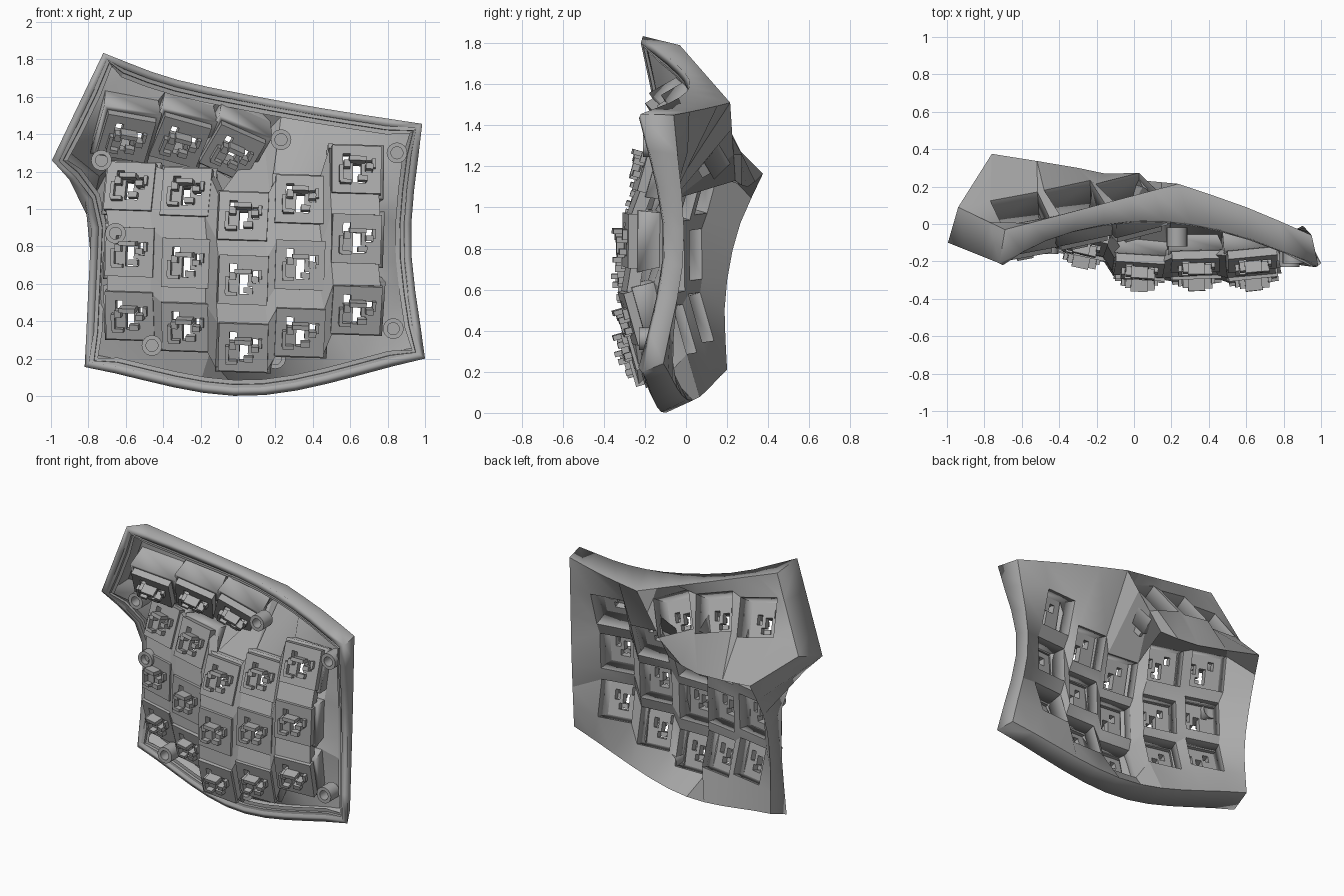
import bpy, bmesh, math
from mathutils import Vector as V, Matrix

if "Cube" in bpy.data.objects:
    bpy.data.objects.remove(bpy.data.objects["Cube"])

grey = bpy.data.materials.new("plain grey")
grey.use_nodes = True
grey.diffuse_color = (0.4, 0.4, 0.4, 1)
grey.node_tree.nodes["Principled BSDF"].inputs["Base Color"].default_value = (0.4, 0.4, 0.4, 1)


def add_object(name, bm, smooth=None):
    mesh = bpy.data.meshes.new(name)
    bm.to_mesh(mesh)
    bm.free()
    mesh.materials.append(grey)
    return place(name, mesh, smooth)


def place(name, mesh, smooth=None, matrix=None):
    ob = bpy.data.objects.new(name, mesh)
    bpy.context.collection.objects.link(ob)
    if matrix:
        ob.matrix_world = matrix
    if smooth:
        bpy.ops.object.select_all(action="DESELECT")
        ob.select_set(True)
        bpy.context.view_layer.objects.active = ob
        bpy.ops.object.shade_smooth_by_angle(angle=math.radians(smooth))
    return ob


def spline(pts, n):
    """Smooth curve through the points, sampled n times."""
    p = [V(q) for q in pts]
    p = [2 * p[0] - p[1]] + p + [2 * p[-1] - p[-2]]
    out = []
    for i in range(n):
        s = i / (n - 1) * (len(p) - 3)
        k = min(int(s), len(p) - 4)
        u = s - k
        a, b, c, d = p[k:k + 4]
        out.append((2 * b + (c - a) * u + (2 * a - 5 * b + 4 * c - d) * u ** 2
                    + (3 * b - a - 3 * c + d) * u ** 3) / 2)
    return out


def line(a, b, n):
    return [a.lerp(b, i / (n - 1)) for i in range(n)]


def quad(bm, *pts):
    return bm.faces.new([bm.verts.new(p) for p in pts])


def strip(bm, one, two):
    for i in range(len(one) - 1):
        quad(bm, one[i], one[i + 1], two[i + 1], two[i])


def holed_grid(bm, lines, odd):
    """Joins grid lines, leaving a hole on every key."""
    for i in range(len(lines) - 1):
        for j in range(len(lines[0]) - 1):
            if i % 2 != odd or j % 2 != odd:
                quad(bm, lines[i][j], lines[i][j + 1], lines[i + 1][j + 1], lines[i + 1][j])


def weld(bm):
    bmesh.ops.remove_doubles(bm, verts=bm.verts, dist=1e-4)
    bmesh.ops.recalc_face_normals(bm, faces=bm.faces)


def key_matrix(x, y, z, yaw, pitch, roll):
    r = [Matrix.Rotation(math.radians(a), 4, ax) for a, ax in ((yaw, "Z"), (pitch, "X"), (roll, "Y"))]
    return Matrix.Translation((x, y, z)) @ r[0] @ r[1] @ r[2]


# Key layout: x, three depths and three heights from low to high, yaw and pocket depth per column
columns = [(-.57, (-.01, -.04, .02), (.44, .77, 1.11), -14, .09),
           (-.27, (-.1, -.13, -.07), (.38, .71, 1.08), -12, .1),
           (.03, (-.23, -.255, -.2), (.27, .62, .95), -3, .11),
           (.33, (-.24, -.25, -.18), (.35, .7, 1.04), 2, .12),
           (.63, (-.24, -.25, -.17), (.47, .84, 1.2), 6, .14)]
pitches = (16, 0, -16)
keys = [[key_matrix(x, y[r], z[r], yaw, pitches[r], 2) for r in range(3)] for x, y, z, yaw, _ in columns]
thumbs = [key_matrix(-.6, -.07, 1.4, 4, 33, 12), key_matrix(-.31, -.01, 1.38, 2, 33, 18),
          key_matrix(-.03, .03, 1.32, 0, 30, 27)]

# Main corners of the user-facing side
top_left, end_low, low_left = V((-.69, -.03, 1.79)), V((-.94, .09, 1.315)), V((-.76, .375, 1.165))
valley, ridge = V((-.03, .24, 1.13)), V((.235, .215, 1.51))
seam = spline([low_left, (-.3, .3, 1.1), valley], 5)
back_left = spline([(-.8, .2, .21), (-.79, .19, .55), (-.79, .25, .88), low_left], 8)
back_right = spline([(.95, -.11, .24), (.9, -.01, .8), (.95, -.06, 1.45)], 8)
back_bottom = spline([back_left[0], (.05, .02, .06), back_right[0]], 12)
back_top = spline([ridge, (.6, .09, 1.48), back_right[-1]], 5)
back_thumb = line(top_left, ridge, 8)

# Outer rim curves
rim_left = spline([(-.82, .05, .155), (-.8, .075, .6), (-.8, .03, 1.0), (-.995, -.1, 1.26)], 8)
rim_top = spline([(-.72, -.21, 1.834), (-.36, -.05, 1.7), (.08, .02, 1.605),
                  (.5, -.04, 1.53), (.985, -.22, 1.455)], 12)
rim_right = spline([(1, -.21, .2), (.925, -.1, .83), rim_top[-1]], 8)
rim_bottom = spline([rim_left[0], (.06, -.11, 0), rim_right[0]], 12)
rim_end = line(rim_left[-1], rim_top[0], 4)

# Case shell: curved grid with a pocket per key
bm = bmesh.new()


def pocket(mat, half, depth):
    """Adds pocket walls; gives outer and inner corners: left low, left high, right low, right high."""
    spots = [(sx * half, sz * half) for sx in (-1, 1) for sz in (-1, 1)]
    outer = [mat @ V((a, depth, b)) for a, b in spots]
    inner = [mat @ V((a, 0, b)) for a, b in spots]
    for a, b in ((0, 1), (1, 3), (3, 2), (2, 0)):
        quad(bm, outer[a], outer[b], inner[b], inner[a])
    return outer, inner


high = seam + line(valley, ridge, 4)[1:3] + back_top
lines, web_lines = [back_left], []
for spec, column in zip(columns, keys):
    corners = [pocket(m, .122, spec[4]) for m in column]
    for side in (0, 2):
        k = len(lines)
        outer, inner = [[c[layer][side + e] for c in corners for e in (0, 1)] for layer in (0, 1)]
        lines.append([back_bottom[k]] + outer + [high[k]])
        web_lines.append(inner)
holed_grid(bm, lines + [back_right], 1)

end = line(end_low, top_left, 4)
thumb_low = [seam[k] for k in (0, 0, 1, 1, 2, 3, 3, 4)]
lines = [end]
for m in thumbs:
    c = pocket(m, .13, .18)[0]
    for side in (0, 2):
        k = len(lines)
        lines.append([thumb_low[k], c[side], c[side + 1], back_thumb[k]])
holed_grid(bm, lines + [line(valley, ridge, 4)], 1)

# Case side walls
strip(bm, back_left, rim_left)
quad(bm, low_left, end_low, rim_left[-1])
strip(bm, end, rim_end)
strip(bm, back_thumb + back_top[1:], rim_top)
strip(bm, back_right, rim_right)
strip(bm, back_bottom, rim_bottom)
weld(bm)
lowest = min(bm.faces, key=lambda f: f.calc_center_median().z)
if lowest.normal.z > 0:
    bmesh.ops.reverse_faces(bm, faces=bm.faces)
shell = add_object("case_shell", bm, 25)
thick = shell.modifiers.new("wall thickness", "SOLIDIFY")
thick.thickness = .04
thick.offset = -1

# Web joining the key plates on the inside
bm = bmesh.new()
holed_grid(bm, web_lines, 0)
weld(bm)
web = add_object("key_web", bm)
thick = web.modifiers.new("web thickness", "SOLIDIFY")
thick.thickness = .06
thick.offset = 0

# Stepped ledge just inside the rim
loop = rim_left[:-1] + rim_end[:-1] + rim_top[:-1] + rim_right[:0:-1] + rim_bottom[:0:-1]


def inset(amount, back):
    out = []
    for i, p in enumerate(loop):
        d = loop[(i + 1) % len(loop)] - loop[i - 1]
        out.append(p + V((d.z, 0, -d.x)).normalized() * amount + V((0, back, 0)))
    return out + out[:1]


bm = bmesh.new()
steps = [inset(a, b) for a, b in ((.03, .002), (.06, .002), (.062, .02), (.085, .02))]
for one, two in zip(steps, steps[1:]):
    strip(bm, one, two)
weld(bm)
add_object("rim_ledge", bm, 25)


# Key socket: perforated plate with holder pieces on its front
def box(bm, x, y, z, sx, sy, sz):
    m = Matrix.Translation((x, y, z)) @ Matrix.Diagonal((sx, sy, sz, 1))
    bmesh.ops.create_cube(bm, size=1, matrix=m)


bm = bmesh.new()
xs = (-.132, -.075, -.035, -.02, .025, .05, .085, .132)
zs = (-.132, -.075, -.035, -.015, .03, .05, .085, .132)
openings = {(3, 3), (3, 2), (1, 4), (1, 5), (5, 3), (4, 1), (5, 4), (3, 1)}
for i in range(7):
    for j in range(7):
        if (i, j) not in openings:
            quad(bm, *[(xs[a], 0, zs[b]) for a, b in ((i, j), (i, j + 1), (i + 1, j + 1), (i + 1, j))])
bmesh.ops.remove_doubles(bm, verts=bm.verts, dist=1e-4)
extruded = bmesh.ops.extrude_face_region(bm, geom=bm.faces[:])
bmesh.ops.translate(bm, vec=(0, -.045, 0),
                    verts=[g for g in extruded["geom"] if isinstance(g, bmesh.types.BMVert)])
bmesh.ops.recalc_face_normals(bm, faces=bm.faces)
for part in ((-.055, -.065, .02, .035, .05, .04), (-.085, -.06, -.03, .02, .04, .09),
             (-.06, -.06, -.075, .06, .04, .02), (.0, -.075, .045, .09, .065, .025),
             (.065, -.07, .005, .04, .055, .03), (.03, -.06, -.055, .05, .04, .03),
             (.09, -.055, .03, .02, .03, .05)):
    box(bm, *part)
first = add_object("key_socket", bm)
flat = [m for column in keys for m in column] + thumbs
first.matrix_world = flat[0]
for m in flat[1:]:
    place("key_socket", first.data, matrix=m)

# Screw bosses: hollow posts
bm = bmesh.new()
n = 24
rings = [[V((r * math.cos(2 * math.pi * i / n), y, r * math.sin(2 * math.pi * i / n))) for i in range(n + 1)]
         for r, y in ((.055, .1), (.055, 0), (.032, 0), (.032, .08), (0, .08))]
for one, two in zip(rings, rings[1:]):
    strip(bm, one, two)
weld(bm)
post = add_object("screw_boss", bm, 32)
spots = [(-.73, -.1, 1.26), (.23, -.12, 1.37), (.85, -.21, 1.3), (.83, -.23, .36),
         (.2, -.2, .2), (-.46, -.16, .27), (-.655, -.1, .87)]
post.location = spots[0]
for s in spots[1:]:
    place("screw_boss", post.data, matrix=Matrix.Translation(s))
